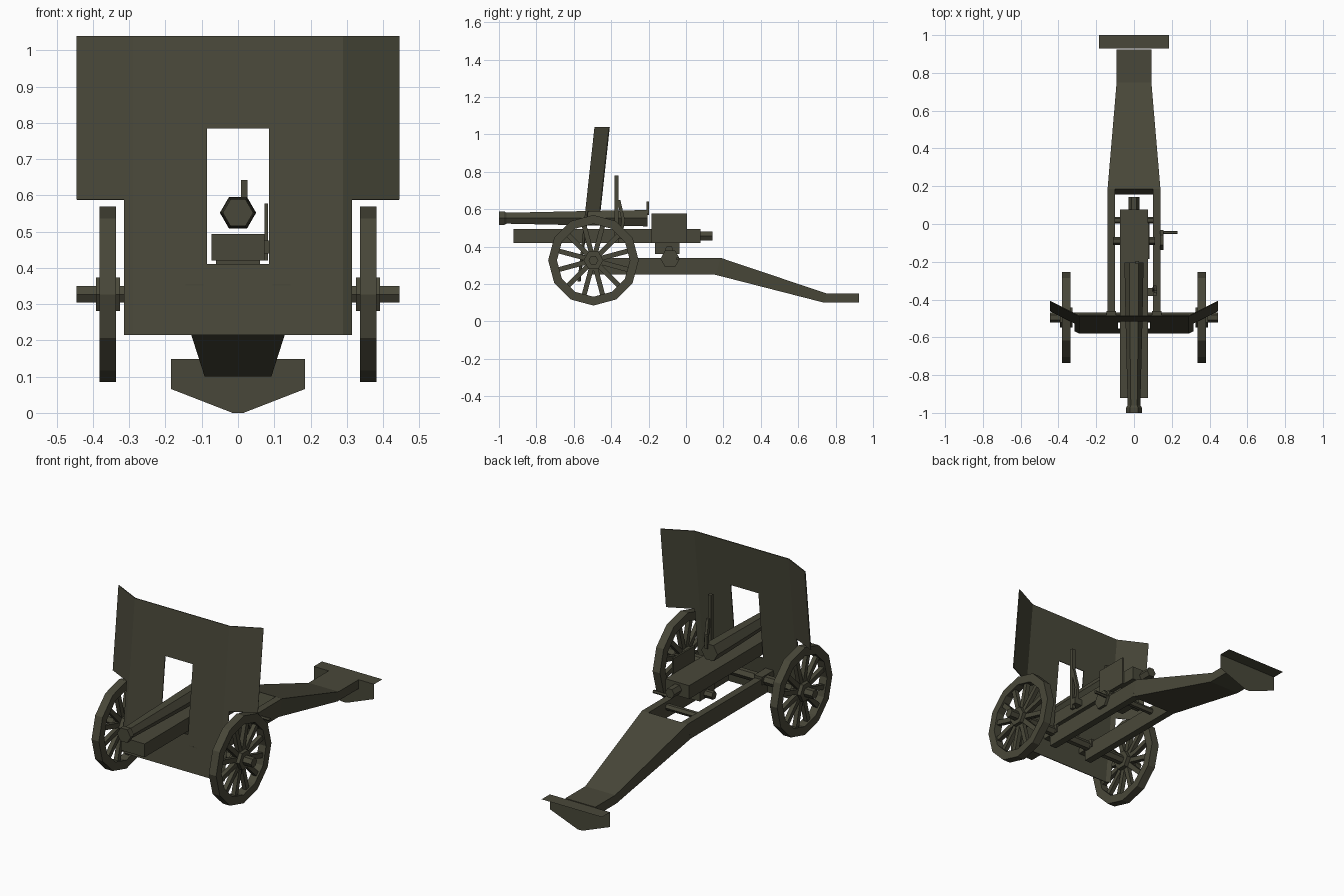
import bpy, bmesh, math
from mathutils import Vector

if "Cube" in bpy.data.objects:
    bpy.data.objects.remove(bpy.data.objects["Cube"])

olive = bpy.data.materials.new("dark_olive")
olive.diffuse_color = (0.066, 0.064, 0.041, 1)
olive.use_nodes = True
olive.node_tree.nodes["Principled BSDF"].inputs["Base Color"].default_value = olive.diffuse_color


def mesh(name, verts, faces, fix=True):
    bm = bmesh.new()
    vs = [bm.verts.new(v) for v in verts]
    for f in faces:
        bm.faces.new([vs[i] for i in f])
    if fix:
        bmesh.ops.recalc_face_normals(bm, faces=bm.faces)
    me = bpy.data.meshes.new(name)
    bm.to_mesh(me)
    bm.free()
    me.materials.append(olive)
    ob = bpy.data.objects.new(name, me)
    bpy.context.collection.objects.link(ob)
    return ob


def loft(name, rings, caps=True, loop=False):
    n, m = len(rings[0]), len(rings)
    faces = []
    for k in range(m if loop else m - 1):
        a, b = k * n, ((k + 1) % m) * n
        faces += [(a + i, a + (i + 1) % n, b + (i + 1) % n, b + i) for i in range(n)]
    if caps and not loop:
        faces += [tuple(range(n)), tuple(range((m - 1) * n, m * n))]
    return mesh(name, [p for r in rings for p in r], faces)


def box(name, x0, x1, y0, y1, z0, z1):
    return loft(name, [[(x0, y0, z), (x1, y0, z), (x1, y1, z), (x0, y1, z)] for z in (z0, z1)])


def rod_y(name, x, z, stations, n=6):
    # stations are (y, radius)
    return loft(name, [[(x + r * math.cos(2 * math.pi * i / n), y, z + r * math.sin(2 * math.pi * i / n))
                        for i in range(n)] for y, r in stations])


def rod_x(name, y, z, stations, n=6):
    return loft(name, [[(x, y + r * math.cos(2 * math.pi * i / n), z + r * math.sin(2 * math.pi * i / n))
                        for i in range(n)] for x, r in stations])


# Wheels, hubs and spokes
WY, WZ = -0.495, 0.327
for s, side in ((-1, "left"), (1, "right")):
    rings = []
    for i in range(12):
        a = 2 * math.pi * i / 12
        rings.append([(s * x, WY + r * math.cos(a), WZ + r * math.sin(a))
                      for x, r in ((0.337, 0.195), (0.337, 0.242), (0.382, 0.242), (0.382, 0.195))])
    loft(side + "_wheel_rim", rings, loop=True)
    rod_x(side + "_wheel_hub", WY, WZ, [(s * 0.325, 0.053), (s * 0.392, 0.053)])
    for i in range(12):
        a = 2 * math.pi * (i + 0.5) / 12
        d = Vector((0, math.cos(a), math.sin(a)))
        t = Vector((0, -math.sin(a), math.cos(a)))
        c = Vector((s * 0.36, WY, WZ))
        loft(side + "_spoke", [[c + d * r + t * u * 0.013 + Vector((v * 0.012, 0, 0))
                                for u, v in ((-1, -1), (1, -1), (1, 1), (-1, 1))] for r in (0.03, 0.2)])
    # Trail side beams and axle blocks
    a, b = sorted((s * 0.1, s * 0.14))
    loft(side + "_trail_beam", [[(x, -0.52, 0.25), (x, 0.16, 0.25), (x, 0.185, 0.34), (x, -0.52, 0.34)]
                                for x in (a, b)])
    box(side + "_shield_bracket", a - 0.005, b + 0.005, -0.565, -0.46, 0.31, 0.355)
rod_x("axle", WY, WZ, [(-0.445, 0.026), (0.445, 0.026)])

# Tapered trail box
loft("trail", [[(-w, y0, z0), (w, y0, z0), (w, y1, z1), (-w, y1, z1)] for w, y0, z0, y1, z1 in (
    (0.14, 0.155, 0.25, 0.185, 0.34), (0.092, 0.74, 0.1, 0.75, 0.15), (0.092, 0.925, 0.1, 0.925, 0.15))])

# Spade made of thin sheet
mesh("spade_blade", [(-0.185, 0.928, 0.148), (-0.185, 0.928, 0.066), (-0.015, 0.928, 0), (0.015, 0.928, 0),
                     (0.185, 0.928, 0.066), (0.185, 0.928, 0.148)], [range(6)])
mesh("spade_top", [(-0.185, 0.928, 0.148), (0.185, 0.928, 0.148), (0.185, 1, 0.148), (-0.185, 1, 0.148)],
     [(0, 1, 2, 3)])

# Shield: sheet grid leaning back, wings bent, with gun opening
xs = [-0.445, -0.315, -0.29, -0.085, 0.085, 0.29, 0.315, 0.445]
zs = [0.215, 0.41, 0.588, 0.785, 1.04]
pts = [(x, -0.58 + (z - 0.215) * 0.11 + max(0, abs(x) - 0.29) * 0.5, z) for z in zs for x in xs]
quads = []
for j in range(4):
    for i in range(7):
        if (i in (0, 6) and j < 2) or (i == 3 and j in (1, 2)):
            continue
        k = j * 8 + i
        quads.append((k, k + 1, k + 9, k + 8))
shield = mesh("shield", pts, quads, fix=False)
sol = shield.modifiers.new("thickness", 'SOLIDIFY')
sol.thickness = 0.005
sol.offset = -1

# Gun barrel with muzzle ring and breech
rod_y("barrel", 0, 0.552, [(-0.985, 0.033), (-0.5, 0.045), (-0.36, 0.048), (-0.205, 0.05)])
rod_y("muzzle_ring", 0, 0.552, [(-1.0, 0.042), (-0.972, 0.042), (-0.96, 0.034)])
box("rear_sight", 0.008, 0.026, -0.212, -0.197, 0.57, 0.642)

# Cradle, recoil rod and elevation block
box("cradle", -0.073, 0.073, -0.922, 0.077, 0.42, 0.494)
rod_y("recoil_rod", 0, 0.457, [(0.07, 0.028), (0.143, 0.028)])
box("elevation_block", -0.06, 0.06, -0.165, -0.035, 0.36, 0.425)
rod_x("cross_rod", 0.02, 0.31, [(-0.11, 0.018), (0.11, 0.018)])
box("breech_guard", 0.073, 0.083, -0.185, 0.005, 0.42, 0.577)
rod_x("trunnion", -0.09, 0.385, [(-0.11, 0.022), (0.11, 0.022)])

# Elevation handwheel and crank handle
rod_x("handwheel", -0.085, 0.335, [(0.138, 0.052), (0.155, 0.052)])
rod_x("crank_handle", -0.045, 0.335, [(0.15, 0.009), (0.23, 0.009)])

# Sight posts behind the shield
box("sight_post", 0.1, 0.12, -0.382, -0.362, 0.42, 0.78)
box("sight_arm", 0.073, 0.12, -0.382, -0.34, 0.44, 0.475)
loft("aiming_lever", [[(x - 0.008, y - 0.009, z), (x + 0.008, y - 0.009, z), (x + 0.008, y + 0.009, z),
                       (x - 0.008, y + 0.009, z)] for x, y, z in
                      ((0.105, -0.35, 0.46), (0.11, -0.335, 0.54), (0.115, -0.36, 0.65))])
